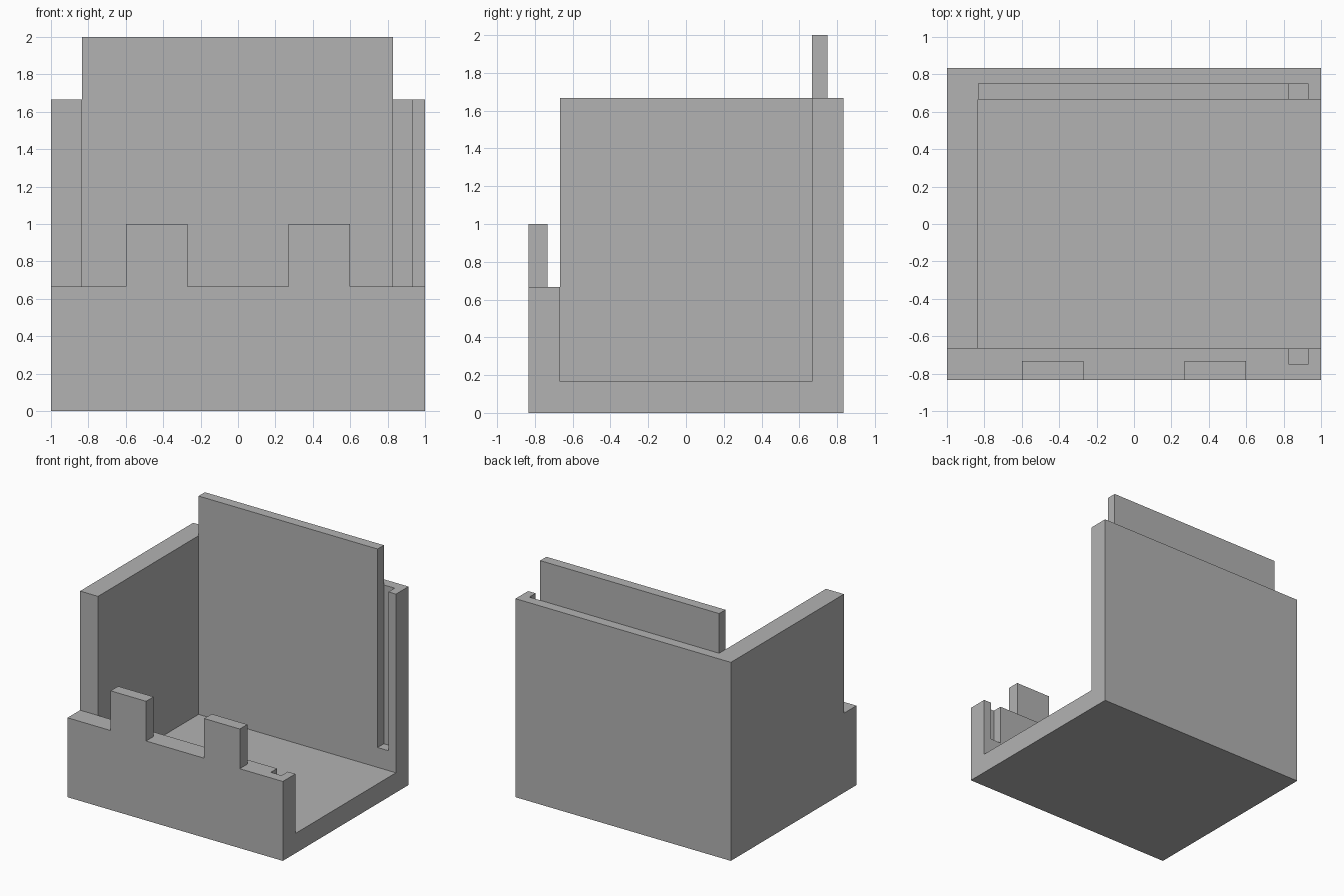
import bpy

default = bpy.data.objects.get("Cube")
if default:
    bpy.data.objects.remove(default, do_unlink=True)

# Single matte grey
grey = bpy.data.materials.new("plain grey")
grey.use_nodes = True
COLOUR = (0.45, 0.45, 0.45, 1)
grey.diffuse_color = COLOUR
grey.node_tree.nodes["Principled BSDF"].inputs["Base Color"].default_value = COLOUR


def box(name, x, y, z):
    """Box spanning the given (low, high) ranges."""
    mesh = bpy.data.meshes.new(name)
    verts = [(a, b, c) for a in x for b in y for c in z]
    faces = [(0, 1, 3, 2), (4, 6, 7, 5), (0, 4, 5, 1),
             (2, 3, 7, 6), (0, 2, 6, 4), (1, 5, 7, 3)]
    mesh.from_pydata(verts, [], faces)
    mesh.materials.append(grey)
    obj = bpy.data.objects.new(name, mesh)
    bpy.context.collection.objects.link(obj)
    return obj


def cut(target, x, y, z):
    """Subtract a box from the target and discard the cutter."""
    cutter = box("cutter", x, y, z)
    cutter.hide_render = True
    mod = target.modifiers.new("cut", "BOOLEAN")
    mod.operation = "DIFFERENCE"
    mod.solver = "EXACT"
    mod.object = cutter
    bpy.context.view_layer.objects.active = target
    bpy.ops.object.modifier_apply(modifier=mod.name)
    bpy.data.objects.remove(cutter, do_unlink=True)


T = 1 / 6                 # wall thickness
W, D, H = 1, 5 * T, 10 * T  # half width, half depth, wall height
IN_X, IN_Y = W - T, D - T   # inner wall faces
SLOT = 2 * T              # height of the slot bottoms
LOW = 4 * T               # front wall height
OVER = H + 0.5            # beyond the top

# Tray body, open on its left side
body = box("body", (-W, W), (-D, D), (0, H))
cut(body, (-IN_X, W + 0.5), (-IN_Y, IN_Y), (T, OVER))
cut(body, (-W - 0.5, W + 0.5), (-D - 0.5, -IN_Y), (LOW, OVER))

# Slot for the back panel, running on to the open side, and its front partner
cut(body, (-IN_X, 0.93), (IN_Y - 0.05, 0.75), (SLOT, OVER))
cut(body, (0.83, 0.93), (-0.75, -IN_Y + 0.05), (SLOT, OVER))

# Sliding panel standing in the back slot
box("back_panel", (-IN_X, 0.83), (IN_Y, 0.75), (SLOT, 2))

# Pair of tabs on the front wall
for side, name in ((-1, "right"), (1, "left")):
    xs = sorted((side * 0.27, side * 0.6))
    box(f"front_tab_{name}", xs, (-D, -D + 0.1), (LOW, 1))
